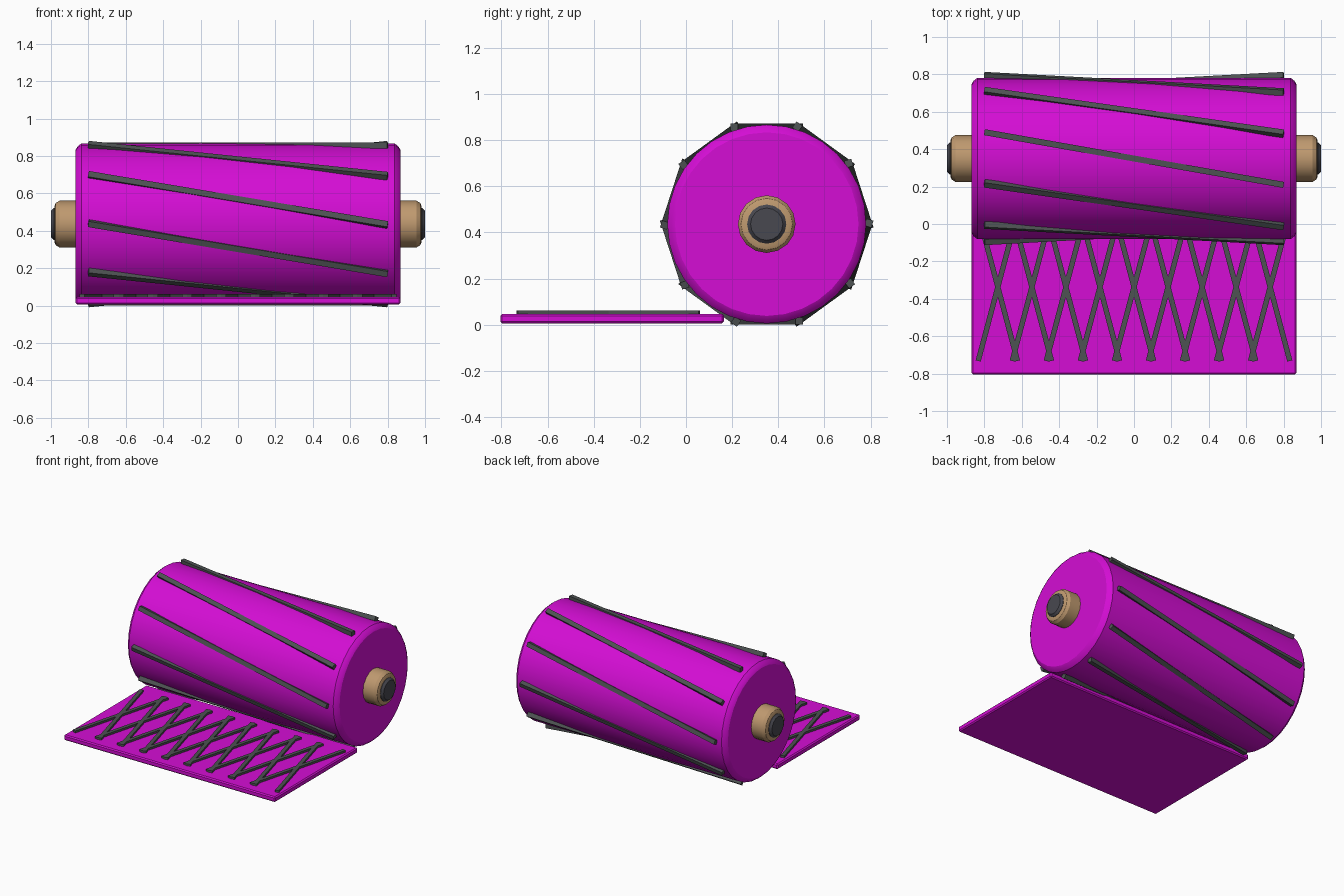
import bpy, bmesh, math
from mathutils import Matrix, Vector

cube = bpy.data.objects.get("Cube")
if cube:
    bpy.data.objects.remove(cube, do_unlink=True)


def material(name, rgb):
    mat = bpy.data.materials.new(name)
    mat.use_nodes = True
    mat.diffuse_color = (*rgb, 1)
    mat.node_tree.nodes["Principled BSDF"].inputs["Base Color"].default_value = (*rgb, 1)
    return mat


MAGENTA = material("magenta cloth", (0.66, 0.004, 0.66))
GREY = material("grey trim", (0.075, 0.085, 0.085))
TAN = material("tan wood", (0.52, 0.32, 0.16))
DARK = material("dark core", (0.065, 0.065, 0.08))

AXIS = Vector((0, 0.35, 0.436))   # centre of the rolled part


def finish(name, bm, mat, smooth=False):
    bmesh.ops.recalc_face_normals(bm, faces=bm.faces)
    mesh = bpy.data.meshes.new(name)
    bm.to_mesh(mesh)
    bm.free()
    mesh.materials.append(mat)
    obj = bpy.data.objects.new(name, mesh)
    bpy.context.collection.objects.link(obj)
    if smooth:
        bpy.ops.object.select_all(action="DESELECT")
        obj.select_set(True)
        bpy.context.view_layer.objects.active = obj
        bpy.ops.object.shade_smooth_by_angle(angle=math.radians(30))
    return obj


def lathe(name, profile, sides, mat):
    """Closed solid of (x, radius) rings turned about the roll axis."""
    bm = bmesh.new()
    rings = []
    for x, r in profile:
        angles = [math.tau * i / sides for i in range(sides)]
        rings.append([bm.verts.new(AXIS + Vector((x, r * math.cos(a), r * math.sin(a))))
                      for a in angles])
    for a, b in zip(rings, rings[1:]):
        for i in range(sides):
            j = (i + 1) % sides
            bm.faces.new((a[i], a[j], b[j], b[i]))
    bm.faces.new(rings[0])
    bm.faces.new(rings[-1])
    return finish(name, bm, mat, True)


def bar(name, start, end, up, width, thick, mat):
    """Box whose top centre line runs from start to end."""
    along = (end - start).normalized()
    side = up.cross(along).normalized()
    centre = (start + end) / 2 - up * thick / 2
    frame = Matrix((along, side, up)).transposed().to_4x4()
    size = Matrix.Diagonal(((end - start).length, width, thick, 1))
    bm = bmesh.new()
    bmesh.ops.create_cube(bm, size=1, matrix=Matrix.Translation(centre) @ frame @ size)
    return finish(name, bm, mat)


# Rolled body with chamfered rims
lathe("roll_body", [(-0.868, 0.398), (-0.858, 0.415), (-0.838, 0.431),
                    (0.838, 0.431), (0.858, 0.415), (0.868, 0.398)], 32, MAGENTA)

# Wooden end knobs and dark core tips
for side, s in (("left", 1), ("right", -1)):
    lathe(side + "_knob", [(s * 0.85, 0.125), (s * 0.955, 0.125),
                           (s * 0.975, 0.112), (s * 0.982, 0.095)], 16, TAN)
    lathe(side + "_core", [(s * 0.95, 0.085), (s * 0.985, 0.085),
                           (s * 1.0, 0.07)], 16, DARK)

# Ten straight trims, each twisted a tenth of a turn along the roll
step = math.tau / 10
for i in range(10):
    mid = step * (i + 0.5)
    up = Vector((0, math.cos(mid), math.sin(mid)))
    tangent = Vector((0, -math.sin(mid), math.cos(mid)))
    base = AXIS + up * 0.436
    reach = Vector((0.8, 0, 0)) + tangent * 0.141
    bar(f"roll_trim_{i + 1}", base - reach, base + reach, up, 0.032, 0.032, GREY)

# Unrolled flat sheet with softened edges
bm = bmesh.new()
bmesh.ops.create_cube(bm, size=1, matrix=Matrix.Translation((0, -0.32, 0.026))
                      @ Matrix.Diagonal((1.736, 0.97, 0.04, 1)))
bmesh.ops.bevel(bm, geom=bm.edges[:], offset=0.008, segments=1, affect="EDGES")
finish("flat_sheet", bm, MAGENTA)

# Row of crossed trims on the sheet
for i in range(9):
    x = (i - 4) * 0.182
    for label, s in (("a", 1), ("b", -1)):
        bar(f"cross_trim_{i + 1}{label}", Vector((x - s * 0.105, -0.732, 0.061)),
            Vector((x + s * 0.105, 0.058, 0.061)), Vector((0, 0, 1)), 0.028, 0.025, GREY)
